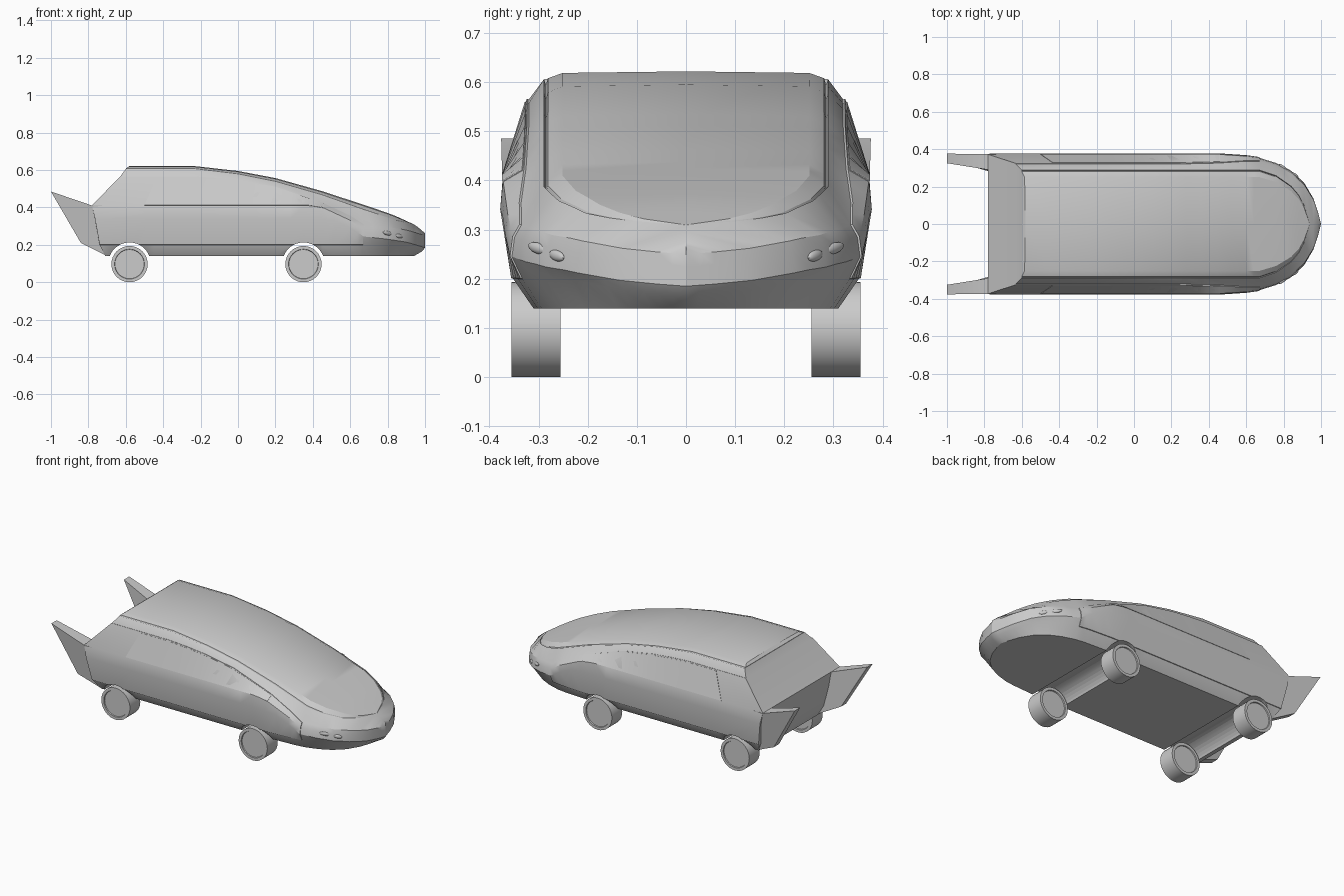
import bpy, bmesh, math
from mathutils import Vector, Matrix

if "Cube" in bpy.data.objects:
    bpy.data.objects.remove(bpy.data.objects["Cube"])


def lerp_table(table, x):
    if x <= table[0][0]:
        return table[0][1]
    for (a, va), (b, vb) in zip(table, table[1:]):
        if x <= b:
            return va + (vb - va) * (x - a) / (b - a)
    return table[-1][1]


# Longitudinal curves: plan width, roof height, shoulder height, canopy edge
WIDTH = [(.45, .374), (.6, .364), (.67, .354), (.76, .326), (.84, .285), (.91, .22),
         (.96, .135), (.985, .06), (1, 0)]
ROOF = [(-.24, .622), (0, .595), (.2, .557), (.45, .487), (.7, .405), (.83, .36), (.95, .305), (1, .262)]
SHOULDER = [(-.2, .565), (0, .545), (.2, .51), (.45, .425), (.6, .355), (.67, .31), (.8, .295),
            (.9, .28), (1, .25)]
SHOULDER_W = [(.2, .855), (.45, .87), (.67, .945), (1, .96)]
CANOPY_W = [(.67, .285), (.76, .255), (.84, .2), (.9, .13), (.94, 0)]
CANOPY_DROP = [(-.24, .016), (.45, .022), (.7, .028), (.84, .022), (.94, 0)]
REAR_X = [-.71, -.71, -.74, -.765, -.78, -.63, -.6, -.6, -.6, -.585, -.58]
STATIONS = [-.78, -.45, -.24, -.12, 0, .1, .2, .28, .36, .45, .52, .6, .64, .67, .72, .76, .8,
            .84, .88, .91, .94, .96, .975, .985, .993, 1]


def section(x):
    """Half cross-section from bottom centre to roof centre."""
    w, top, zs = lerp_table(WIDTH, x), lerp_table(ROOF, x), lerp_table(SHOULDER, x)
    wr, zr = lerp_table(CANOPY_W, x), top - lerp_table(CANOPY_DROP, x)
    g = wr / .285
    belt = min(.41, zs - .025)
    mid = min(.34, belt - .04)
    low = min(.2, mid - .02)
    pts = [(0, .14), (w * .83, .14), (w * .94, low), (w, mid), (w * .985, belt),
           (w * lerp_table(SHOULDER_W, x), zs), (wr + .004 * g, zr), (wr, zr - .012 * g),
           (wr - .004 * g, zr + .002 * g), (wr * .88, top - (top - zr) * .2), (0, top)]
    out = []
    for i, (y, z) in enumerate(pts):
        px = REAR_X[i] if x <= -.78 else x
        if px > .6 and i < 3:
            px = .6 + (px - .6) * (.85 if i < 2 else .96)
        out.append(Vector((px, y, z)))
    return out


def flip(v):
    return Vector((v[0], -v[1], v[2]))


def finish(name, bm, angle=28):
    bmesh.ops.remove_doubles(bm, verts=bm.verts, dist=1e-5)
    bmesh.ops.recalc_face_normals(bm, faces=bm.faces)
    me = bpy.data.meshes.new(name)
    bm.to_mesh(me)
    bm.free()
    ob = bpy.data.objects.new(name, me)
    bpy.context.collection.objects.link(ob)
    activate(ob)
    if angle:
        bpy.ops.object.shade_smooth_by_angle(angle=math.radians(angle))
    return ob


def activate(ob):
    bpy.ops.object.select_all(action='DESELECT')
    ob.select_set(True)
    bpy.context.view_layer.objects.active = ob


def cut(ob, cutter):
    m = ob.modifiers.new("arches", 'BOOLEAN')
    m.operation, m.solver, m.object = 'DIFFERENCE', 'EXACT', cutter
    activate(ob)
    bpy.ops.object.modifier_apply(modifier=m.name)
    bpy.ops.object.shade_smooth_by_angle(angle=math.radians(28))


def y_cylinder(bm, x, y, z, r, depth, seg=32):
    mat = Matrix.Translation((x, y, z)) @ Matrix.Rotation(math.pi / 2, 4, 'X')
    return bmesh.ops.create_cone(bm, cap_ends=True, segments=seg, radius1=r, radius2=r,
                                 depth=depth, matrix=mat)['verts']


def side_plate(name, rows, s, thick):
    """Thin raised plate; the near and far edges close back into the body."""
    bm = bmesh.new()
    layers = []
    for d in (thick, -.003):
        layers.append([[bm.verts.new((p.x, s * (p.y + d), p.z + d * .3)) for p in r] for r in rows])
    n, m = len(rows), len(rows[0])
    for L in layers:
        for i in range(n - 1):
            for j in range(m - 1):
                bm.faces.new((L[i][j], L[i + 1][j], L[i + 1][j + 1], L[i][j + 1]))
    rim = [(i, 0) for i in range(n)] + [(n - 1, j) for j in range(1, m)]
    rim += [(i, m - 1) for i in range(n - 2, -1, -1)] + [(0, j) for j in range(m - 2, 0, -1)]
    for (a, b), (c, d) in zip(rim, rim[1:] + rim[:1]):
        bm.faces.new((layers[0][a][b], layers[0][c][d], layers[1][c][d], layers[1][a][b]))
    return finish(name, bm)


# Body shell
bm = bmesh.new()
rings = []
for x in STATIONS:
    half = section(x)
    rings.append([bm.verts.new(p) for p in half + [flip(p) for p in half[-2:0:-1]]])
n = len(rings[0])
for a, b in zip(rings, rings[1:]):
    for i in range(n):
        j = (i + 1) % n
        bm.faces.new((a[i], a[j], b[j], b[i]))
r = rings[0]
for i in range(n // 2):
    bm.faces.new(list(dict.fromkeys((r[i], r[i + 1], r[(n - i - 1) % n], r[(n - i) % n]))))
body = finish("body_shell", bm)

# Wheel channel cutter
AXLES = (-.58, .35)
bm = bmesh.new()
for x in AXLES:
    y_cylinder(bm, x, 0, .1, .113, 1, 40)
cutter = finish("wheel_channel_cutter", bm, 0)
cutter.hide_render = True
cut(body, cutter)

for s, side in ((1, "left"), (-1, "right")):
    # Raised side panel and window
    panel = side_plate(side + "_side_panel", [section(x)[2:6] for x in STATIONS if x <= .67], s, .004)
    cut(panel, cutter)
    rows = []
    for x in (-.5, -.3, -.15, 0, .15, .28, .38, .46):
        a, b = section(x)[4], section(x)[4].lerp(section(x + .07 * (.46 - x) / .96)[5], .96)
        rows.append([a, b])
    side_plate(side + "_window", rows, s, .006)

    # Tail fin
    prof = [(-.70, .14, .312, .26), (-.84, .21, .35, .30), (-1, .485, .376, .325),
            (-.78, .41, .374, .29), (-.70, .41, .372, .29)]
    bm = bmesh.new()
    outer = [bm.verts.new((x, s * yo, z)) for x, z, yo, yi in prof]
    inner = [bm.verts.new((x, s * yi, z)) for x, z, yo, yi in prof]
    bm.faces.new(outer)
    bm.faces.new(inner)
    for i in range(5):
        j = (i + 1) % 5
        bm.faces.new((outer[i], outer[j], inner[j], inner[i]))
    finish(side + "_tail_fin", bm)

    # Wheels with recessed hub discs
    for x, end in zip(AXLES, ("rear", "front")):
        bm = bmesh.new()
        y_cylinder(bm, x, s * .305, .097, .097, .1)
        caps = [f for f in bm.faces if len(f.verts) > 4]
        bmesh.ops.inset_individual(bm, faces=caps, thickness=.017)
        bmesh.ops.inset_individual(bm, faces=caps, thickness=.002, depth=-.006)
        finish(f"{end}_{side}_wheel", bm)

    # Headlights
    for k, (x, z, length) in enumerate(((.80, .262, .032), (.86, .247, .024))):
        y = lerp_table(WIDTH, x) * .985
        bm = bmesh.new()
        mat = (Matrix.Translation((x, s * y, z)) @ Matrix.Rotation(-s * .65, 4, 'Z')
               @ Matrix.Rotation(.2, 4, 'Y') @ Matrix.Diagonal((length, .008, .011, 1)))
        bmesh.ops.create_uvsphere(bm, u_segments=20, v_segments=10, radius=1, matrix=mat)
        finish(f"{side}_headlight_{k + 1}", bm)

bpy.data.objects.remove(cutter)
